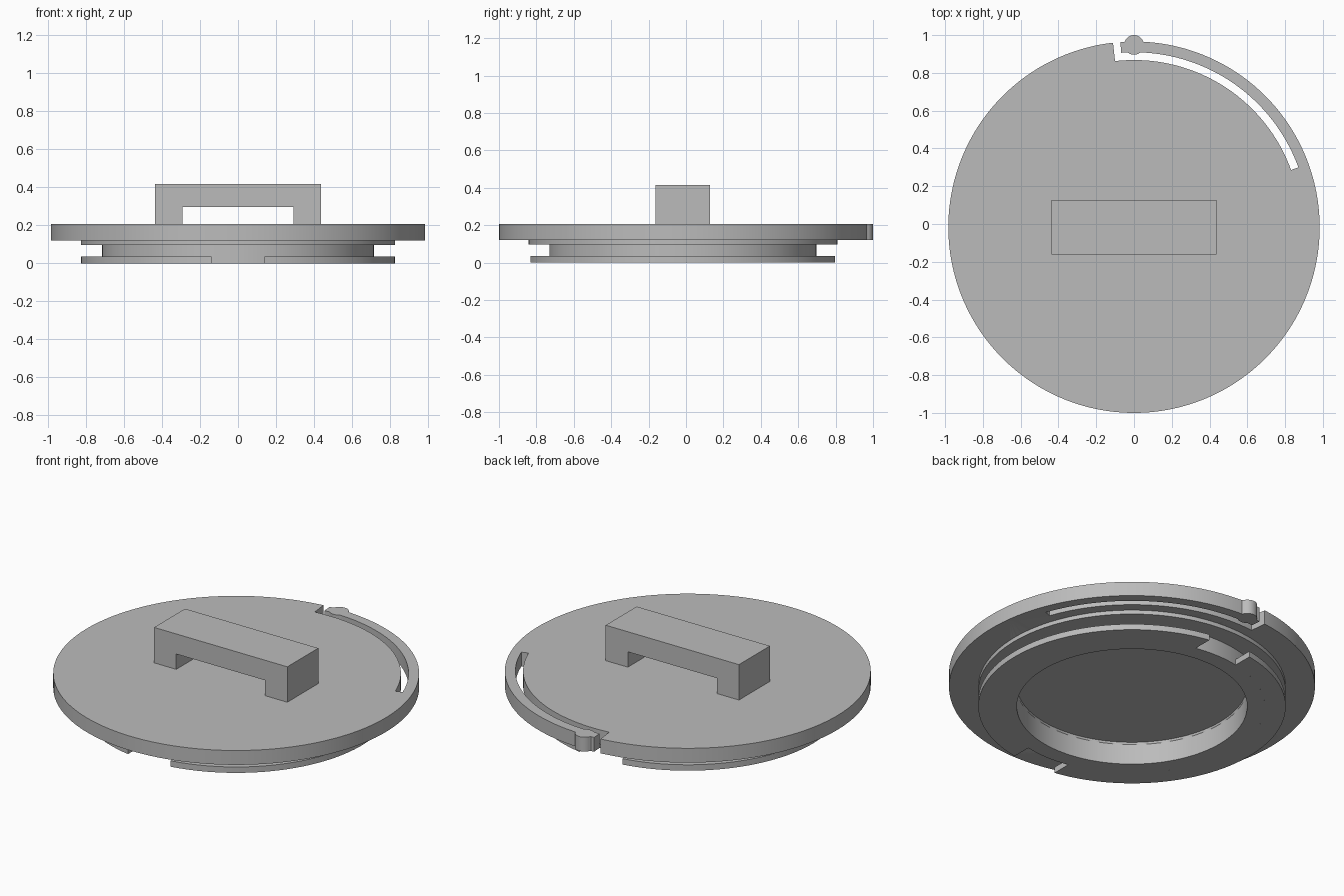
import bpy, bmesh, math
from mathutils import Matrix, Vector

if "Cube" in bpy.data.objects:
    bpy.data.objects.remove(bpy.data.objects["Cube"])

CY = -0.017            # axis of the round parts
LID_R, STEP_R, NECK_R, BORE_R = 0.983, 0.826, 0.714, 0.619
FLANGE_TOP, NECK_TOP, LID_BOTTOM, LID_TOP = 0.035, 0.097, 0.121, 0.206

grey = bpy.data.materials.new("plain grey")
grey.use_nodes = True
COLOUR = (0.5, 0.5, 0.5, 1)
grey.diffuse_color = COLOUR
grey.node_tree.nodes["Principled BSDF"].inputs["Base Color"].default_value = COLOUR


def finish(name, bm):
    bmesh.ops.recalc_face_normals(bm, faces=bm.faces)
    mesh = bpy.data.meshes.new(name)
    bm.to_mesh(mesh)
    bm.free()
    mesh.materials.append(grey)
    obj = bpy.data.objects.new(name, mesh)
    bpy.context.collection.objects.link(obj)
    bpy.ops.object.select_all(action='DESELECT')
    obj.select_set(True)
    bpy.context.view_layer.objects.active = obj
    bpy.ops.object.shade_smooth_by_angle(angle=math.radians(30))
    return obj


def prism(name, points, low, high, matrix=Matrix.Translation((0, CY, 0))):
    """Extrude a closed 2D outline from low to high."""
    bm = bmesh.new()
    face = bm.faces.new([bm.verts.new((x, y, low)) for x, y in points])
    new = bmesh.ops.extrude_face_region(bm, geom=[face])["geom"]
    bmesh.ops.translate(bm, vec=(0, 0, high - low),
                        verts=[v for v in new if isinstance(v, bmesh.types.BMVert)])
    bm.transform(matrix)
    return finish(name, bm)


def arc(start, end, radius, step=0.5):
    """Points on an arc in degrees; radius may depend on the angle."""
    n = max(2, round(abs(end - start) / step))
    pts = []
    for i in range(n + 1):
        deg = start + (end - start) * i / n
        r = radius(deg) if callable(radius) else radius
        a = math.radians(deg)
        pts.append((r * math.cos(a), r * math.sin(a)))
    return pts


# Spring arm with a round knob bulging out of both its edges
KNOB_D, KNOB_R = 0.965, 0.052


def arm_edge(base, side):
    def radius(deg):
        a = math.radians(deg - 90)
        inside = KNOB_R ** 2 - (KNOB_D * math.sin(a)) ** 2
        if inside <= 0 or math.cos(a) < 0:
            return base
        hit = KNOB_D * math.cos(a) + side * math.sqrt(inside)
        return side * max(side * base, side * hit)
    return radius


outer, inner = arm_edge(LID_R, 1), arm_edge(0.926, -1)
GAP, TIP, ROOT, SLOT_R = 96.5, 94.2, 20, 0.885
outline = (arc(GAP, 446, LID_R, 1.5) + arc(446.2, 360 + TIP, outer, 0.2)
           + arc(TIP, 86, inner, 0.2) + arc(85, ROOT, 0.926, 1)
           + arc(ROOT, GAP, SLOT_R, 1))
lid = prism("lid", outline, LID_BOTTOM, LID_TOP)

# Hollow on the underside reaches slightly into the lid
cutter = prism("hollow_cutter", arc(0, 357, BORE_R, 3), -0.1, 0.135)
cutter.hide_render = True
cut = lid.modifiers.new("hollow", 'BOOLEAN')
cut.operation, cut.solver, cut.object = 'DIFFERENCE', 'EXACT', cutter
bpy.context.view_layer.objects.active = lid
bpy.ops.object.modifier_apply(modifier="hollow")
bpy.data.objects.remove(cutter)

# Neck ring with the step under the lid
profile = [(BORE_R, 0), (NECK_R, 0), (NECK_R, NECK_TOP), (STEP_R, NECK_TOP),
           (STEP_R, LID_BOTTOM), (BORE_R, LID_BOTTOM)]
bm = bmesh.new()
verts = [bm.verts.new((r, 0, z)) for r, z in profile]
edges = [bm.edges.new((verts[i - 1], verts[i])) for i in range(len(verts))]
bmesh.ops.spin(bm, geom=verts + edges, cent=(0, 0, 0), axis=(0, 0, 1),
               angle=math.tau, steps=120)
bmesh.ops.remove_doubles(bm, verts=bm.verts, dist=0.0001)
bm.transform(Matrix.Translation((0, CY, 0)))
finish("neck", bm)

# Two flange halves, leaving straight notches at front and back
NOTCH = 0.14
wide = math.degrees(math.acos(NOTCH / STEP_R))
near = math.degrees(math.acos(NOTCH / NECK_R))
half = arc(-wide, wide, STEP_R, 3) + arc(near, -near, NECK_R, 3)
prism("left_flange", half, 0, FLANGE_TOP)
prism("right_flange", [(-x, y) for x, y in half], 0, FLANGE_TOP)

# Bridge handle, a profile in x and z extruded along y
HALF_X, LEG_X, TOP, UNDER = 0.437, 0.292, 0.416, 0.297
side = [(HALF_X, LID_TOP), (HALF_X, TOP), (-HALF_X, TOP), (-HALF_X, LID_TOP),
        (-LEG_X, LID_TOP), (-LEG_X, UNDER), (LEG_X, UNDER), (LEG_X, LID_TOP)]
upright = Matrix.Translation((0, CY, 0)) @ Matrix.Rotation(math.pi / 2, 4, Vector((1, 0, 0)))
prism("handle", side, -0.145, 0.145, upright)
